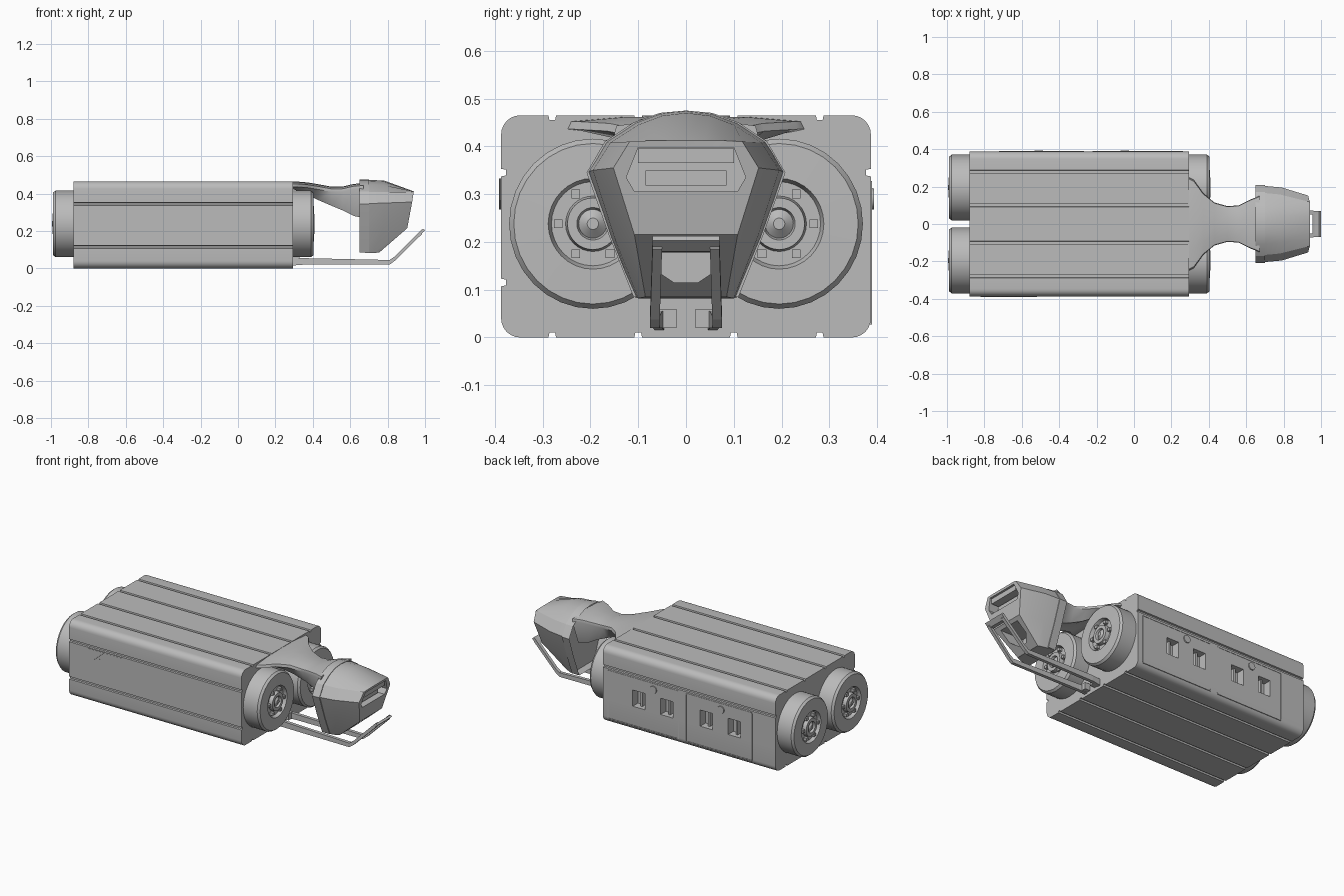
import bpy, bmesh, math
from mathutils import Vector, Matrix

if "Cube" in bpy.data.objects:
    bpy.data.objects.remove(bpy.data.objects["Cube"])

grey = bpy.data.materials.new("hull grey")
grey.use_nodes = True
COLOUR = (0.5, 0.5, 0.5, 1)
grey.diffuse_color = COLOUR
grey.node_tree.nodes["Principled BSDF"].inputs["Base Color"].default_value = COLOUR


def finish(name, bm, smooth=None):
    bmesh.ops.recalc_face_normals(bm, faces=bm.faces)
    me = bpy.data.meshes.new(name)
    bm.to_mesh(me)
    bm.free()
    ob = bpy.data.objects.new(name, me)
    bpy.context.collection.objects.link(ob)
    me.materials.append(grey)
    if smooth:
        bpy.ops.object.select_all(action='DESELECT')
        ob.select_set(True)
        bpy.context.view_layer.objects.active = ob
        bpy.ops.object.shade_smooth_by_angle(angle=math.radians(smooth))
    return ob


def loft(bm, rings, caps=True):
    """Skin a list of equal closed rings."""
    loops = [[bm.verts.new(p) for p in ring] for ring in rings]
    n = len(loops[0])
    for a, b in zip(loops, loops[1:]):
        for i in range(n):
            j = (i + 1) % n
            bm.faces.new((a[i], a[j], b[j], b[i]))
    if caps:
        bm.faces.new(loops[0])
        bm.faces.new(loops[-1])
    return loops


def box(bm, lo, hi):
    lo, hi = Vector(lo), Vector(hi)
    m = Matrix.Translation((lo + hi) / 2) @ Matrix.Diagonal((*(hi - lo), 1))
    bmesh.ops.create_cube(bm, size=1, matrix=m)


def mirror_ring(half):
    """Close a half ring whose first and last points lie on y = 0."""
    return half + [(x, -y, z) for x, y, z in reversed(half[1:-1])]


def cut(target, outline, x0, x1):
    """Cut a pocket of the given y-z outline between two x positions."""
    bm = bmesh.new()
    loft(bm, [[(x, y, z) for y, z in outline] for x in (x0, x1)])
    cutter = finish("cutter", bm)
    cutter.hide_render = True
    mod = target.modifiers.new("cut", 'BOOLEAN')
    mod.operation, mod.solver, mod.object = 'DIFFERENCE', 'EXACT', cutter
    bpy.context.view_layer.objects.active = target
    bpy.ops.object.modifier_apply(modifier="cut")
    bpy.data.objects.remove(cutter)


# Container body: rounded section with long grooves
W, H, R = 0.387, 0.465, 0.04
X0, X1 = -0.88, 0.295
WINDOWS, HALF, SILL, LINTEL = (-.60, -.41, -.14, .05), .042, .15, .25


def side(start, direction, inward, grooves):
    pts = []
    for g in grooves:
        for off, depth in ((-.008, 0), (-.006, .01), (.006, .01), (.008, 0)):
            pts.append(Vector(start) + Vector(direction) * (g + off) + Vector(inward) * depth)
    return pts


def corner(cy, cz, a0):
    return [Vector((cy + R * math.cos(a), cz + R * math.sin(a)))
            for a in (math.radians(a0 + 15 * k) for k in range(7))]


lanes = [W + s for s in (-.28, -.1, .1, .28)]
section = (side((-W, 0), (1, 0), (0, 1), lanes) + corner(W - R, R, -90)
           + [Vector((W, SILL)), Vector((W, LINTEL))]
           + side((W, 0), (0, 1), (-1, 0), [.345]) + corner(W - R, H - R, 0)
           + side((W, H), (-1, 0), (0, -1), lanes) + corner(R - W, H - R, 90)
           + side((-W, H), (0, -1), (1, 0), [H - .345, H - .115]) + corner(R - W, R, 180))
stations = [X0] + [x + s for x in WINDOWS for s in (-HALF, HALF)] + [X1]
bm = bmesh.new()
loft(bm, [[(x, p.x, p.y) for p in section] for x in stations])
bmesh.ops.recalc_face_normals(bm, faces=bm.faces)

# Windows sunk into the back wall
panes = []
for f in bm.faces:
    c = f.calc_center_median()
    if c.y > W - .001 and SILL < c.z < LINTEL and any(abs(c.x - x) < .01 for x in WINDOWS):
        panes.append(f)
bmesh.ops.inset_individual(bm, faces=panes, thickness=.001, depth=-.05)
finish("container_body", bm, 20)

# Slanted vent louvres on the front
bm = bmesh.new()
for i in range(10):
    x = -.82 + .026 * i
    z0, z1 = .268 + .002 * i, .333
    run = (z1 - z0) * 1.15
    outline = [(x, z0), (x + .012, z0), (x + .012 + run, z1), (x + run, z1)]
    loft(bm, [[(px, y, pz) for px, pz in outline] for y in (-W - .004, -W + .004)])
finish("vent_louvres", bm)

# Door seams, window mullions and door knobs on the back
bm = bmesh.new()
for a, b in ((-.22, .26), (-.72, -.27)):
    for x in (a, b):
        box(bm, (x - .003, W - .004, .033), (x + .003, W + .002, .322))
    for z in (.03, .325):
        box(bm, (a, W - .004, z - .003), (b, W + .002, z + .003))
finish("door_seams", bm)
bm = bmesh.new()
for x in WINDOWS:
    box(bm, (x - .006, W - .052, SILL), (x + .006, W - .025, LINTEL))
finish("window_mullions", bm)
for x in (-.05, -.51):
    bm = bmesh.new()
    bmesh.ops.create_cone(bm, cap_ends=True, segments=16, radius1=.024, radius2=.022, depth=.016,
                          matrix=Matrix.Translation((x, W - .002, .29)) @ Matrix.Rotation(-math.pi / 2, 4, 'X'))
    finish("door_knob", bm, 35)

# Round end drums: (radius, distance from the body end)
drum_profile = [(.178, -.005), (.178, .095), (.168, .108), (.095, .11), (.088, .09), (.058, .09),
                (.054, .113), (.034, .113), (.03, .1), (.012, .115)]
for end, sign in ((X1, 1), (X0, -1)):
    for cy in (-.195, .195):
        bm = bmesh.new()
        loft(bm, [[(end + sign * d, cy + r * .985 * math.cos(t), .238 + r * math.sin(t))
                   for t in (math.tau * k / 32 for k in range(32))] for r, d in drum_profile])
        # Bolts around the hub
        for k in range(6):
            t = math.tau * k / 6
            c = Vector((end + sign * .097, cy + .072 * math.cos(t), .238 + .072 * math.sin(t)))
            e = Vector((.013, .009, .009))
            box(bm, c - e, c + e)
        finish("front_drum" if sign > 0 else "rear_drum", bm, 30)

# Neck: flared plate narrowing to a waist, then opening into the head
neck = [(.29, .25, .464, .425), (.32, .235, .464, .415), (.37, .165, .46, .395), (.43, .115, .45, .365),
        (.5, .095, .437, .335), (.56, .1, .438, .31), (.62, .13, .452, .28), (.67, .15, .455, .27)]
bm = bmesh.new()
loft(bm, [mirror_ring([(x, 0, t), (x, w * .55, t - .003), (x, w * .97, t - .012),
                       (x, w, t - .028), (x, w * .6, b), (x, 0, b + .01)])
          for x, w, t, b in neck])
finish("neck", bm, 40)

# Head: back, middle and front rings
back = [(.65, 0, .475), (.65, .055, .47), (.65, .11, .45), (.65, .17, .41), (.65, .208, .345),
        (.65, .16, .21), (.65, .11, .085), (.65, 0, .085)]
middle = [(.78, 0, .47), (.78, .05, .464), (.78, .1, .445), (.78, .158, .408), (.79, .195, .35),
          (.775, .15, .21), (.72, .1, .082), (.72, 0, .082)]
front = [(.94, 0, .412), (.94, .04, .412), (.94, .08, .412), (.94, .118, .41), (.931, .152, .355),
         (.905, .108, .215), (.755, .085, .085), (.755, 0, .085)]
bm = bmesh.new()
loops = loft(bm, [mirror_ring(r) for r in (back, middle, front)], caps=False)
f = loops[-1]
bm.faces.new(f[:6] + f[9:])
bm.faces.new(f[5:10])
rear = bm.faces.new(loops[0])
bmesh.ops.inset_region(bm, faces=[rear], thickness=.025)
bmesh.ops.translate(bm, verts=rear.verts, vec=(.05, 0, 0))
head = finish("head", bm, 25)

# Visor slot with its slats, and the chin opening
cut(head, [(-.1, .398), (.1, .398), (.125, .335), (.108, .306), (-.108, .306), (-.125, .335)], .87, .97)
cut(head, [(-.07, .2), (.07, .2), (.07, .145), (.025, .115), (-.025, .115), (-.07, .145)], .73, .97)
bm = bmesh.new()
box(bm, (.86, -.1, .365), (.927, .1, .396))
box(bm, (.86, -.085, .318), (.895, .085, .35))
finish("visor_slats", bm)

# Tow loop: two bent arms joined by a crossbar
bm = bmesh.new()
path = [(.285, .055, .015, .055), (.35, .06, .02, .055), (.81, .065, .02, .045),
        (.835, .065, .038, .062), (.985, .06, .185, .212)]
for s in (-1, 1):
    loft(bm, [[(x, s * (y - .01), a), (x, s * (y + .01), a), (x, s * (y + .01), b), (x, s * (y - .01), b)]
              for x, y, a, b in path])
    # Anchor foot against the body
    box(bm, (.285, s * .04 - .02, .02), (.33, s * .04 + .02, .06))
outline = [(.955, .178), (.975, .18), (1, .203), (.99, .212), (.965, .192)]
loft(bm, [[(x, y, z) for x, z in outline] for y in (-.07, .07)])
finish("tow_loop", bm)
